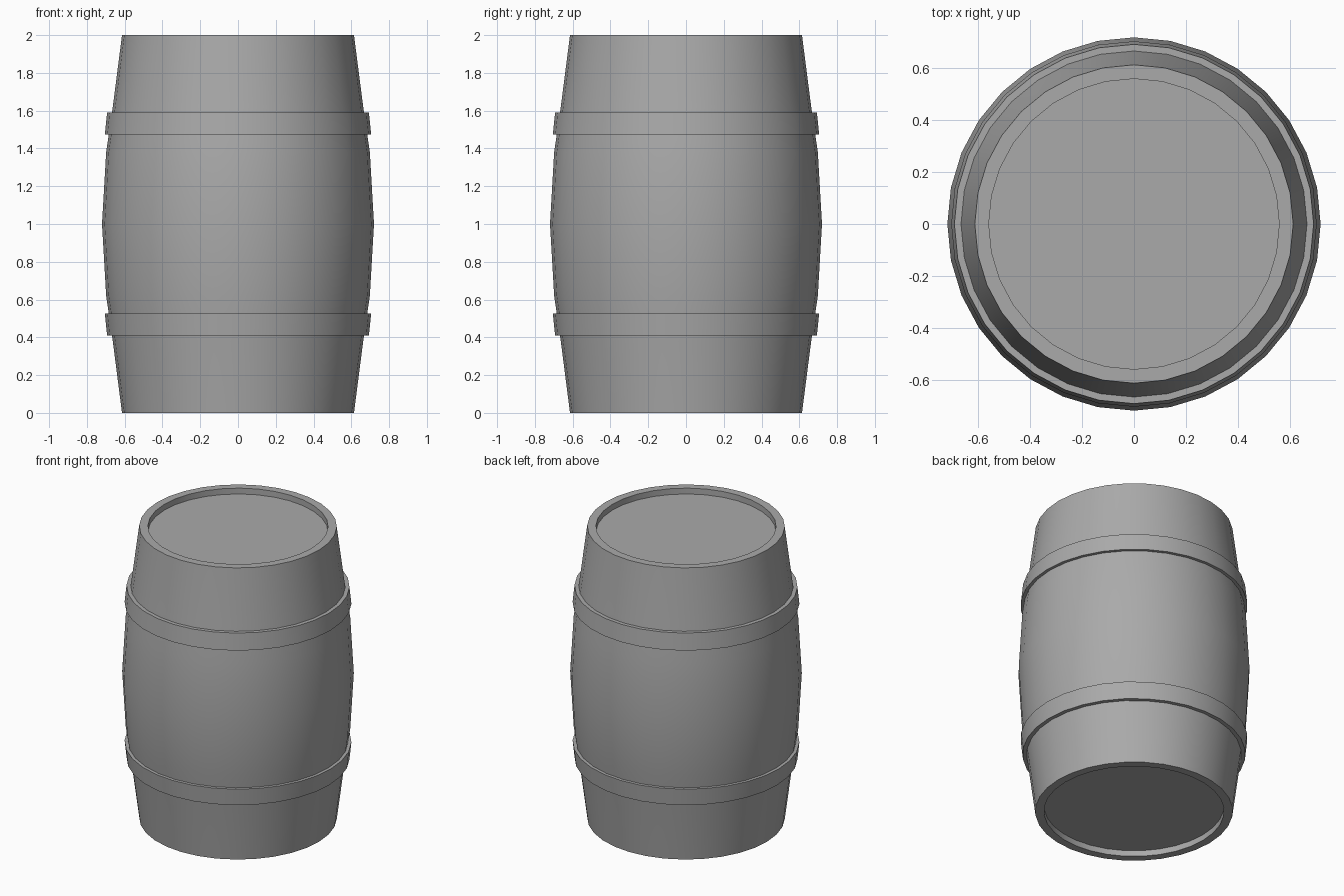
import bpy
import bmesh
import math

SIDES = 32

if "Cube" in bpy.data.objects:
    bpy.data.objects.remove(bpy.data.objects["Cube"], do_unlink=True)

grey = bpy.data.materials.new("plain grey")
grey.use_nodes = True
colour = (0.4, 0.4, 0.4, 1)
grey.diffuse_color = colour
grey.node_tree.nodes["Principled BSDF"].inputs["Base Color"].default_value = colour


def lathe(name, profile, closed=False):
    """Turn a (radius, height) profile around the z axis."""
    bm = bmesh.new()
    verts = [bm.verts.new((r, 0, z)) for r, z in profile]
    edges = [bm.edges.new(pair) for pair in zip(verts, verts[1:])]
    if closed:
        edges.append(bm.edges.new((verts[-1], verts[0])))
    bmesh.ops.spin(bm, geom=verts + edges, cent=(0, 0, 0), axis=(0, 0, 1),
                   angle=math.tau, steps=SIDES)
    bmesh.ops.remove_doubles(bm, verts=bm.verts, dist=0.0005)
    bmesh.ops.recalc_face_normals(bm, faces=bm.faces)
    mesh = bpy.data.meshes.new(name)
    bm.to_mesh(mesh)
    bm.free()
    mesh.materials.append(grey)
    obj = bpy.data.objects.new(name, mesh)
    bpy.context.collection.objects.link(obj)
    bpy.ops.object.select_all(action="DESELECT")
    obj.select_set(True)
    bpy.context.view_layer.objects.active = obj
    bpy.ops.object.shade_smooth_by_angle(angle=math.radians(30))
    return obj


def flip(profile):
    """Mirror a profile about the barrel's middle height."""
    return [(r, 2 - z) for r, z in reversed(profile)]


# Barrel: recessed end, rim and bulging staves, mirrored top to bottom
lower = [(0, 0.04), (0.56, 0.04), (0.56, 0), (0.614, 0),
         (0.663, 0.38), (0.698, 0.62)]
lathe("barrel_body", lower + [(0.72, 1)] + flip(lower))

# Hoops: slightly flared bands around the staves
hoop = [(0.64, 0.41), (0.693, 0.41), (0.705, 0.525), (0.64, 0.525)]
lathe("lower_hoop", hoop, closed=True)
lathe("upper_hoop", flip(hoop), closed=True)
